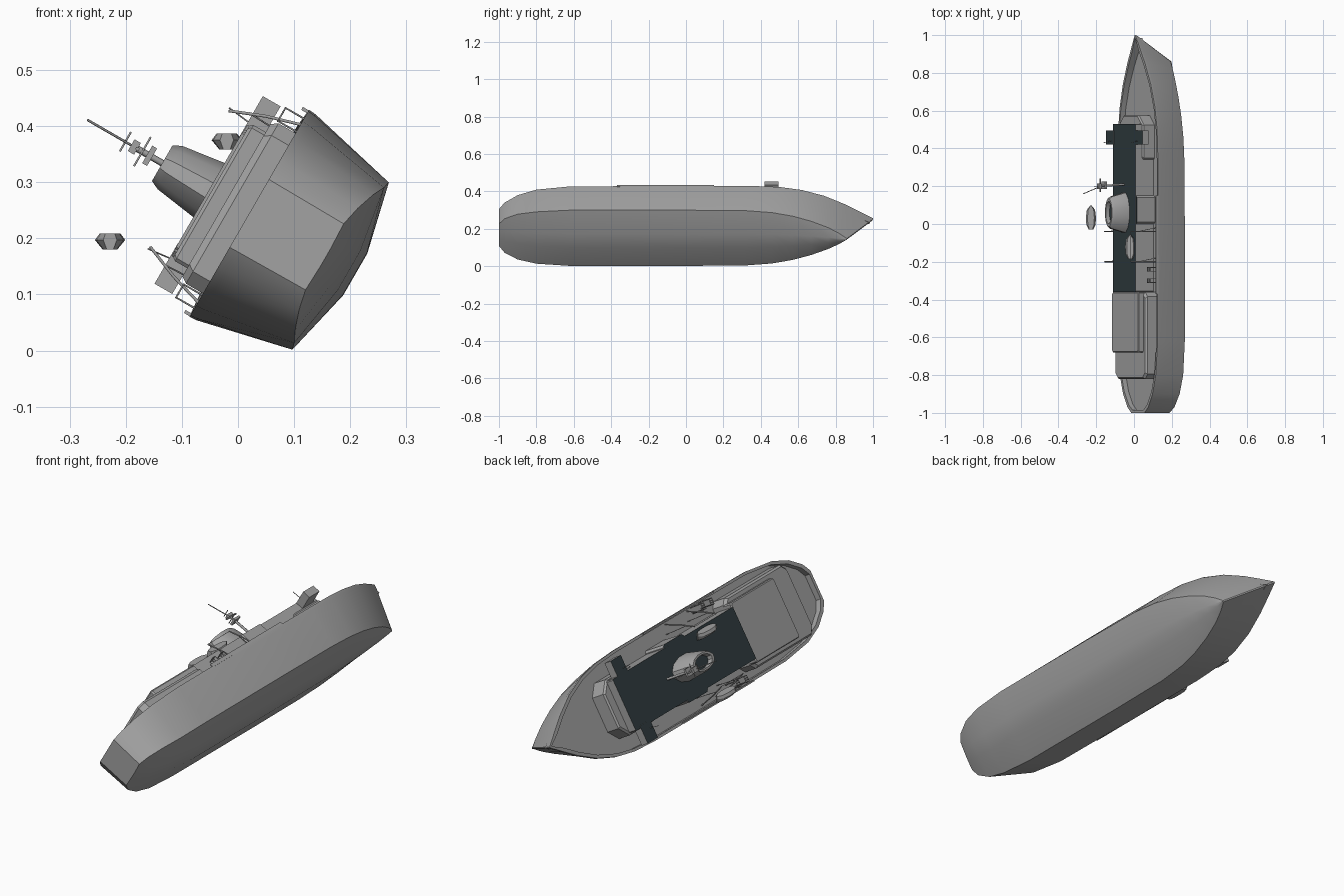
import bpy, bmesh, math
from mathutils import Matrix, Vector

cube = bpy.data.objects.get("Cube")
if cube:
    bpy.data.objects.remove(cube)

# The ship is rolled sixty degrees; parts are built upright and then tilted
C, S = math.cos(math.pi / 3), math.sin(math.pi / 3)
TILT = Matrix(((C, 0, -S, 0.111), (0, 1, 0, 0), (S, 0, C, 0.192), (0, 0, 0, 1)))


def material(name, rgb):
    m = bpy.data.materials.new(name)
    m.use_nodes = True
    m.diffuse_color = (*rgb, 1)
    m.node_tree.nodes["Principled BSDF"].inputs["Base Color"].default_value = (*rgb, 1)
    return m


GREY = material("ship grey", (0.36, 0.36, 0.36))
DARK = material("dark roof", (0.03, 0.046, 0.052))


def finish(name, bm, mats=(GREY,), matrix=TILT):
    bmesh.ops.recalc_face_normals(bm, faces=bm.faces)
    mesh = bpy.data.meshes.new(name)
    bm.to_mesh(mesh)
    bm.free()
    for m in mats:
        mesh.materials.append(m)
    ob = bpy.data.objects.new(name, mesh)
    bpy.context.scene.collection.objects.link(ob)
    ob.matrix_world = matrix
    return ob


def loft(name, rings, mats=(GREY,), matrix=TILT):
    """Skin a list of equal point loops and close both ends."""
    bm = bmesh.new()
    loops = [[bm.verts.new(p) for p in r] for r in rings]
    n = len(loops[0])
    for a, b in zip(loops, loops[1:]):
        for i in range(n):
            j = (i + 1) % n
            bm.faces.new((a[i], a[j], b[j], b[i]))
    bm.faces.new(loops[0])
    top = bm.faces.new(loops[-1])
    top.material_index = len(mats) - 1
    return finish(name, bm, mats, matrix)


def box(name, x, y, z, mats=(GREY,)):
    corners = [(x[0], y[0]), (x[1], y[0]), (x[1], y[1]), (x[0], y[1])]
    return loft(name, [[(a, b, h) for a, b in corners] for h in z], mats)


def rod(name, points, r=0.002):
    curve = bpy.data.curves.new(name, "CURVE")
    curve.dimensions = "3D"
    curve.bevel_depth = r
    curve.bevel_resolution = 1
    curve.use_fill_caps = True
    spline = curve.splines.new("POLY")
    spline.points.add(len(points) - 1)
    for sp, p in zip(spline.points, points):
        sp.co = (*p, 1)
    curve.materials.append(GREY)
    ob = bpy.data.objects.new(name, curve)
    bpy.context.scene.collection.objects.link(ob)
    ob.matrix_world = TILT


def ellipse(cy, rx, ry, z, n=12):
    return [(rx * math.cos(2 * math.pi * (i + .5) / n), cy + ry * math.sin(2 * math.pi * (i + .5) / n), z)
            for i in range(n)]


# Hull: deck y, half width, height; chine y, half width, height; keel height
stations = [
    (-1.0, .07, .105, -1.0, .068, -.05, -.052),
    (-.97, .11, .105, -.97, .105, -.058, -.065),
    (-.9, .156, .105, -.9, .14, -.07, -.085),
    (-.8, .19, .105, -.8, .16, -.08, -.1),
    (-.62, .21, .105, -.62, .172, -.083, -.112),
    (0, .213, .105, 0, .172, -.083, -.113),
    (.35, .213, .105, .32, .169, -.083, -.113),
    (.5, .206, .106, .46, .157, -.083, -.112),
    (.62, .186, .108, .57, .135, -.083, -.11),
    (.74, .148, .111, .67, .104, -.084, -.108),
    (.85, .094, .115, .76, .066, -.086, -.105),
    (.93, .046, .119, .82, .032, -.09, -.102),
    (1.0, .003, .122, .86, .003, -.094, -.1),
]
bm = bmesh.new()
outer, inner = [], []
for yd, wd, hd, yc, wc, hc, hk in stations:
    half = [(wd, yd, hd), (wd * .995, yd * .995 if yd > .9 else yd, hd - .014),
            (wc, yc, hc), (wc * .25, yc, hk)]
    ring = half + [(-x, y, z) for x, y, z in reversed(half)]
    outer.append([bm.verts.new(p) for p in ring])
    wi = max(wd - .012, wd * .5)
    lip = [(-wi, yd * .985, hd), (-wi, yd * .985, .078), (wi, yd * .985, .078), (wi, yd * .985, hd)]
    inner.append([bm.verts.new(p) for p in lip])
for k in range(len(stations) - 1):
    a, b = outer[k] + inner[k], outer[k + 1] + inner[k + 1]
    for i in range(len(a)):
        j = (i + 1) % len(a)
        bm.faces.new((a[i], a[j], b[j], b[i]))
for k in (0, -1):
    bm.faces.new(outer[k])
    bm.faces.new((outer[k][0], outer[k][-1], inner[k][0], inner[k][3]))
    bm.faces.new(inner[k])
finish("hull", bm)


# Houses with clipped corners
def house(name, w, y0, y1, z0, z1, cut, taper=0.0, mats=(GREY,)):
    def ring(z, d):
        a, f, r = w - d, y1 - d, y0 + d
        return [(a, r + cut, z), (a, f - cut, z), (a - cut, f, z), (cut - a, f, z),
                (-a, f - cut, z), (-a, r + cut, z), (cut - a, r, z), (a - cut, r, z)]
    zm = z1 - taper
    rings = [ring(z0, 0), ring(zm, 0)]
    if taper:
        rings.append(ring(z1, taper * .7))
    return loft(name, rings, mats)


house("aft_lower_house", .165, -.82, -.36, .07, .152, .025, .012)
house("aft_upper_house", .14, -.68, -.36, .14, .183, .006, .006)
house("front_house", .13, .3, .575, .07, .15, .05, .008)
house("middle_house", .121, -.36, .53, .07, .188, .004, 0, (GREY, DARK))
house("roof_widening", .135, 0, .15, .075, .187, .01, 0, (GREY, DARK))

# Funnel with a dark open mouth
loft("funnel", [ellipse(.06, .058, .11, .186), ellipse(.06, .046, .088, .268),
                ellipse(.06, .038, .076, .284), ellipse(.06, .03, .06, .284),
                ellipse(.06, .028, .056, .262)], (GREY, DARK))

# Mast with raked pole, platforms, yards and stays
rod("mast", [(0, .21, .185), (0, .2, .34)], .006)
rod("mast_pole", [(0, .2, .33), (0, .16, .438)], .0022)
box("mast_platform", (-.018, .018), (.185, .225), (.305, .315))
box("mast_lookout", (-.012, .012), (.185, .215), (.335, .348))
for h, w in ((.325, .03), (.36, .02)):
    rod("mast_yard", [(-w, .197, h), (w, .197, h)])
rod("radar_arm", [(0, .17, .335), (0, .24, .335)], .004)

for side in (-1, 1):
    # Bridge wing with dark top
    box("bridge_wing", sorted((side * .11, side * .193)), (.42, .495), (.152, .1885), (GREY, DARK))
    rod("wing_aerial", [(side * .14, .44, .187), (side * .145, .43, .23)], .0015)
    # Side screen along the deck edge
    box("side_screen", sorted((side * .206, side * .212)), (-.37, .15), (.1, .117))
    # Boat davits
    for y in (-.04, -.2):
        rod("davit", [(side * .19, y, .08), (side * .165, y, .165), (side * .14, y, .228)], .003)
        rod("davit_brace", [(side * .15, y + .02, .08), (side * .155, y, .195)], .0015)
    rod("davit_wire", [(side * .14, -.04, .228), (side * .14, -.2, .228)], .001)
    # Raft racks
    for y in (-.25, -.31):
        for dy in (0, .02):
            rod("rack_frame", [(side * .195, y + dy, .08), (side * .195, y + dy, .143),
                               (side * .168, y + dy, .143), (side * .168, y + dy, .08)])
        for k in range(4):
            x = side * (.168 + .009 * k)
            rod("rack_rung", [(x, y, .143), (x, y + .02, .143)])


# Lifeboats, which stay level
def lifeboat(name, centre):
    rings = []
    for y, k in ((-.064, .45), (-.04, .9), (0, 1), (.04, .8), (.064, .1)):
        half = [(.018, .014), (.027, .002), (.013, -.015)]
        pts = half + [(-x, z) for x, z in reversed(half)]
        rings.append([(x * k, y, z) for x, z in pts])
    loft(name, rings, (GREY,), Matrix.Translation(Vector(centre)))


lifeboat("right_lifeboat", (-.228, .035, .195))
lifeboat("left_lifeboat", (-.02, -.12, .373))

# Smooth the curved shells only
bpy.context.view_layer.update()
bpy.ops.object.select_all(action="DESELECT")
for ob in bpy.context.scene.objects:
    if ob.name in ("hull", "funnel"):
        ob.select_set(True)
        bpy.context.view_layer.objects.active = ob
bpy.ops.object.shade_smooth_by_angle(angle=math.radians(30))
